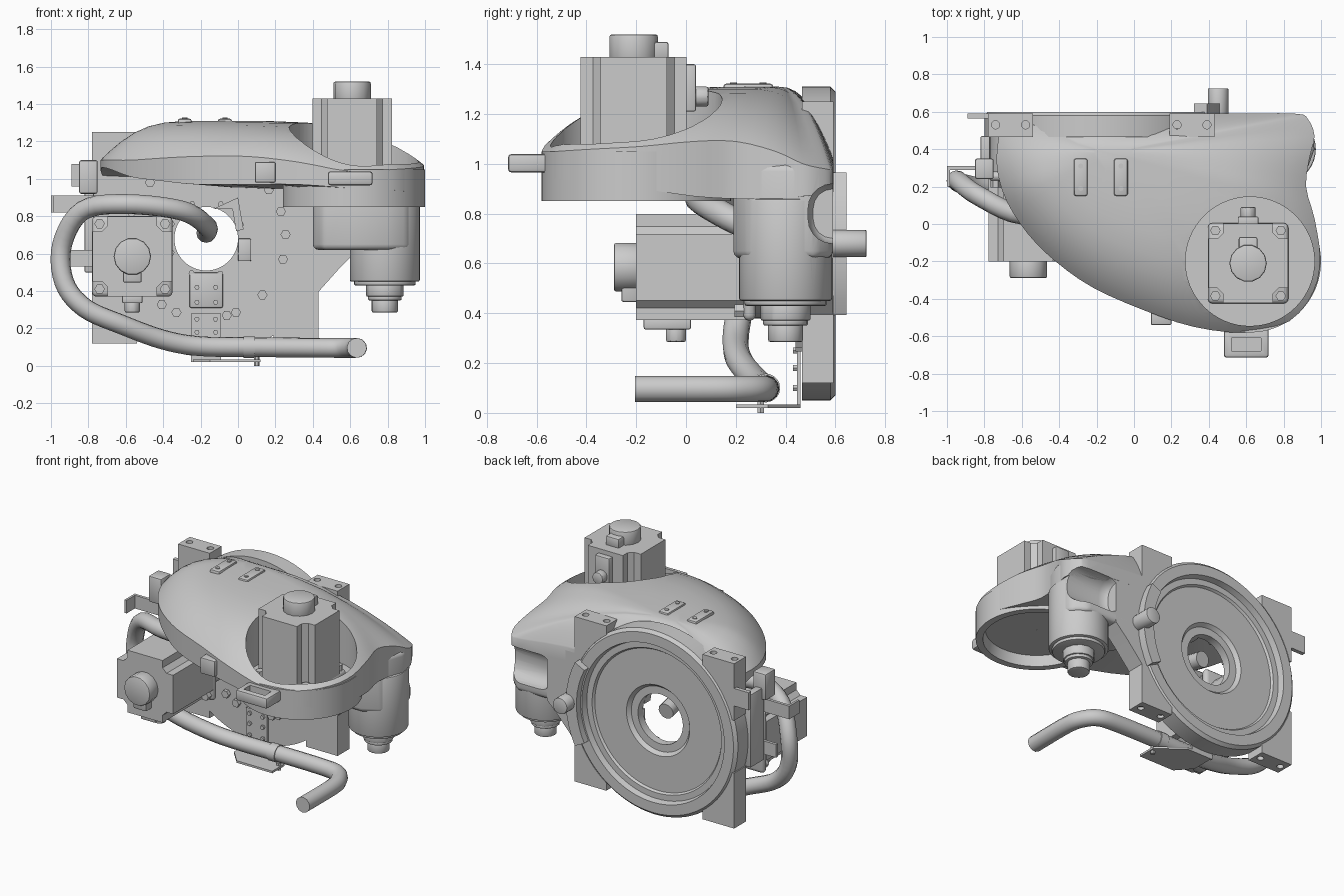
import bpy, bmesh, math
from mathutils import Matrix, Vector

if "Cube" in bpy.data.objects:
    bpy.data.objects.remove(bpy.data.objects["Cube"])

HUB = (-0.17, 0.68)      # disc centre in x, z
RING = (0.62, -0.2)      # collar centre in x, y


def finish(name, bm, bevel=0, seg=2, mat=None):
    if mat:
        bm.transform(mat)
    bmesh.ops.recalc_face_normals(bm, faces=bm.faces)
    me = bpy.data.meshes.new(name)
    bm.to_mesh(me)
    bm.free()
    ob = bpy.data.objects.new(name, me)
    bpy.context.collection.objects.link(ob)
    if bevel:
        m = ob.modifiers.new("bevel", 'BEVEL')
        m.width, m.segments, m.limit_method = bevel, seg, 'ANGLE'
        apply_mod(ob, m)
    return ob


def apply_mod(ob, m):
    bpy.context.view_layer.objects.active = ob
    bpy.ops.object.modifier_apply(modifier=m.name)


def cut(ob, *cutters):
    for c in cutters:
        m = ob.modifiers.new("cut", 'BOOLEAN')
        m.operation, m.object, m.solver = 'DIFFERENCE', c, 'EXACT'
        apply_mod(ob, m)
        bpy.data.objects.remove(c)
    return ob


def to3(axis, a, b, h):
    return {'x': (h, a, b), 'y': (a, h, b), 'z': (a, b, h)}[axis]


def prism(name, pts, axis, lo, hi, bevel=0, seg=2, mat=None):
    bm = bmesh.new()
    f = bm.faces.new([bm.verts.new(to3(axis, a, b, lo)) for a, b in pts])
    ext = bmesh.ops.extrude_face_region(bm, geom=[f])['geom']
    vs = [v for v in ext if isinstance(v, bmesh.types.BMVert)]
    bmesh.ops.translate(bm, verts=vs, vec=to3(axis, 0, 0, hi - lo))
    return finish(name, bm, bevel, seg, mat)


def box(name, x0, x1, y0, y1, z0, z1, bevel=0, seg=2, mat=None):
    return prism(name, [(x0, y0), (x1, y0), (x1, y1), (x0, y1)], 'z', z0, z1, bevel, seg, mat)


def cyl(name, a, b, r, axis, lo, hi, n=24, bevel=0, mat=None):
    pts = [(a + r * math.cos(i * math.tau / n), b + r * math.sin(i * math.tau / n)) for i in range(n)]
    return prism(name, pts, axis, lo, hi, bevel, 2, mat)


def lathe(name, a, b, prof, axis, n=64):
    bm = bmesh.new()
    rows = [[bm.verts.new(to3(axis, a + r * math.cos(i * math.tau / n), b + r * math.sin(i * math.tau / n), h))
             for r, h in prof] for i in range(n)]
    k = len(prof)
    for i in range(n):
        p, q = rows[i], rows[(i + 1) % n]
        for j in range(k):
            bm.faces.new((p[j], p[(j + 1) % k], q[(j + 1) % k], q[j]))
    return finish(name, bm)


def spline(pts, steps):
    pts = [Vector(p) for p in pts]
    out = []
    for i in range(len(pts) - 1):
        p0, p1, p2, p3 = pts[max(i - 1, 0)], pts[i], pts[i + 1], pts[min(i + 2, len(pts) - 1)]
        for s in range(steps):
            t = s / steps
            out.append(0.5 * (2 * p1 + (p2 - p0) * t + (2 * p0 - 5 * p1 + 4 * p2 - p3) * t * t
                              + (3 * p1 - p0 - 3 * p2 + p3) * t ** 3))
    return out + [pts[-1]]


def hub_cutter():
    return cyl("cutter", *HUB, 0.622, 'y', 0.48, 0.9, 64)


def window_cutter():
    return box("cutter", .6, 1.15, .49, .8, .68, .92, .1, 5)


# domed shell: outline points are x, y, edge height, underside height
outline = spline([(-.70, .59, 1.08, .98), (-.73, .42, 1.10, 1.03), (-.73, .28, 1.10, 1.06), (-.68, .12, 1.10, 1.05),
                  (-.57, -.05, 1.10, 1.01), (-.42, -.20, 1.11, .99), (-.22, -.34, 1.12, .97), (.05, -.46, 1.12, .97),
                  (.32, -.55, 1.09, .97), (.60, -.58, 1.04, .95), (.83, -.52, 1.05, .94), (.96, -.36, 1.06, .92),
                  (.995, -.18, 1.07, .90), (.965, .03, 1.09, .87), (.92, .20, 1.09, .86), (.94, .36, 1.05, .86),
                  (.965, .47, 1.00, .87), (.93, .56, .98, .88), (.86, .59, .98, .9), (.5, .59, 1.02, .93),
                  (-.2, .59, 1.05, .96)], 3)[:-1]


def shell_point(p, s):
    k = 4 - 2 * min(max((p[1] - .15) / .35, 0), 1)       # softer shoulder toward the back
    return (-.14 + (p[0] + .14) * s, .38 + (p[1] - .38) * s, p[2] + (1.31 - p[2]) * (1 - s ** k))


bm = bmesh.new()
loops = [[bm.verts.new((p[0], p[1], p[3])) for p in outline]]
for s in (1, .985, .95, .9, .82, .72, .6, .45, .28, .12):
    loops.append([bm.verts.new(shell_point(p, s)) for p in outline])
n = len(outline)
for a, b in zip(loops, loops[1:]):
    for i in range(n):
        bm.faces.new((a[i], a[(i + 1) % n], b[(i + 1) % n], b[i]))
bm.faces.new(loops[-1])
bmesh.ops.triangulate(bm, faces=[bm.faces.new(loops[0])])
shell = finish("domed_shell", bm)
cut(shell, cyl("cutter", *RING, .345, 'z', .6, 1.7, 64), hub_cutter(), window_cutter())

# collar that holds the upright motor
lathe("motor_collar", *RING, [(.38, .85), (.38, 1.05), (.345, 1.05), (.345, .95), (.002, .95),
                              (.002, .92), (.32, .92), (.335, .85)], 'z')

# main disc with stepped back face
lathe("main_disc", *HUB, [(.17, .465), (.63, .465), (.63, .58), (.61, .6), (.54, .6), (.53, .56), (.49, .56),
                          (.48, .545), (.24, .545), (.22, .52), (.17, .52)], 'y', 80)

# four corner pads with mounting holes
for x0, x1 in ((-.78, -.54), (.19, .43)):
    for z0, z1, zf in ((.12, .5, .12), (.86, 1.25, 1.25)):
        pad = box("corner_pad", x0, x1, .465, .592, z0, z1)
        cut(pad, hub_cutter(), *[cyl("cutter", x0 + d, .53, .022, 'z', zf - .05, zf + .05, 12) for d in (.04, .2)])

# web between disc and side housing
web = prism("side_web", [(.2, .14), (.425, .14), (.425, .39), (.55, .53), (.64, .62), (.64, 1.0), (.2, 1.0)],
            'y', .465, .59)
cut(web, hub_cutter())

# side housing with a rounded window in its back corner
housing = prism("side_housing", [(.4, .59), (.4, .3), (.45, .22), (.6, .19), (.8, .19), (.91, .25), (.965, .4),
                                 (.95, .52), (.87, .59)], 'z', .62, 1.0, .03, 3)
cut(housing, hub_cutter(), window_cutter())
boss = cyl("housing_boss", .785, .4, .187, 'z', .45, .86, 40, .01)
cut(boss, window_cutter())
for nm, r, lo, hi, k in (("boss_flange", .165, .43, .46, 32), ("boss_nut", .1, .37, .44, 12),
                         ("boss_neck", .09, .35, .38, 16), ("boss_tip", .07, .285, .36, 16)):
    cyl(nm, .785, .4, r, 'z', lo, hi, k, .008)


# motors: local z runs away from the flange, local +y carries the side plug
def motor(name, mat):
    h, c = .213, .05
    prof = [(h - c * 1.6, -h), (h - c * 1.6, -h + c), (h - c, -h + c * 1.6), (h, -h + c * 1.6)]
    full = []
    for k in range(4):
        full += [(Matrix.Rotation(k * math.pi / 2, 2) @ Vector(p))[:] for p in prof]
    prism(name + "_body", full, 'z', .04, .48, 0, 2, mat)
    box(name + "_flange", -.215, .215, -.215, .215, 0, .05, .03, 3, mat)
    for sx in (-1, 1):
        for sy in (-1, 1):
            cyl(name + "_bolt", sx * .175, sy * .175, .028, 'z', .04, .085, 6, 0, mat)
    cyl(name + "_end_plug", 0, 0, .1, 'z', .46, .57, 14, .01, mat)
    box(name + "_end_socket", -.05, .05, 0, .14, .47, .54, .01, 2, mat)
    box(name + "_side_block", -.055, .055, .2, .25, .26, .45, .008, 2, mat)
    cyl(name + "_side_plug", 0, .32, .042, 'y', .24, .30, 10, .008, mat)


motor("upright_motor", Matrix.Translation((.61, -.21, .95)))
motor("front_motor", Matrix.Translation((-.565, .28, .585)) @ Matrix.Rotation(math.pi / 2, 4, 'X')
      @ Matrix.Rotation(math.pi, 4, 'Z'))
cyl("front_motor_mount", -.565, .585, .205, 'y', .27, .47, 32)

# cable hose looping from the hub round to the front right
path = spline([(-.17, .46, .71), (-.17, .25, .75), (-.3, .09, .83), (-.6, .05, .865), (-.83, .15, .83),
               (-.94, .23, .65), (-.93, .22, .45), (-.82, .2, .31), (-.62, .21, .22), (-.4, .27, .14),
               (-.2, .31, .105), (.1, .32, .1), (.4, .32, .097), (.54, .3, .096), (.61, .22, .096),
               (.635, .1, .096), (.635, -.205, .096)], 5)
cu = bpy.data.curves.new("cable_hose", 'CURVE')
cu.dimensions, cu.bevel_depth, cu.bevel_resolution, cu.use_fill_caps = '3D', .053, 4, True
sp = cu.splines.new('POLY')
sp.points.add(len(path) - 1)
for pt, p in zip(sp.points, path):
    pt.co = (*p, 1)
hose = bpy.data.objects.new("cable_hose", cu)
bpy.context.collection.objects.link(hose)
bpy.context.view_layer.objects.active = hose
hose.select_set(True)
bpy.ops.object.convert(target='MESH')

# hose bracket under the disc
prism("bracket_foot", [(-.24, .46), (-.24, .3), (-.15, .2), (.12, .2), (.12, .33), (-.05, .46)], 'z', .02, .034)
box("bracket_strip", -.25, -.09, .445, .46, .02, .28)
box("bracket_upper", -.26, -.08, .44, .466, .31, .5, .01)
cyl("hose_clamp", .32, .1, .058, 'x', .03, .09, 20)
cyl("foot_bolt", .1, .3, .015, 'z', 0, .05, 6)
for z in (.1, .18, .25, .34, .42):
    for x in (-.22, -.12):
        cyl("strip_bolt", x, z, .014, 'y', .43, .447, 6)

# hub clips and bolt circle on the disc front
box("hub_clip", 0, .07, .44, .466, .56, .68, .006)
prism("upper_clip", [(-.13, .84), (0, .9), (.03, .73), (-.01, .72), (-.03, .84)], 'y', .4, .466)
for i in range(8):
    a = math.radians(22 + i * 45)
    cyl("hub_bolt", HUB[0] + .2 * math.cos(a), HUB[1] + .2 * math.sin(a), .016, 'y', .44, .467, 6)
for d in (-75, -68, -45, -15, 3, 20, 38, 135, 112, 248, 236, 200, 160):
    a = math.radians(d)
    cyl("disc_bolt", HUB[0] + .425 * math.cos(a), HUB[1] + .425 * math.sin(a), .027, 'y', .44, .467, 6)

# rotation stop on the rear
arc = [math.radians(-27 + 6 * i) for i in range(10)]
prism("stop_segment", [(HUB[0] + .63 * math.cos(a), HUB[1] + .63 * math.sin(a)) for a in arc]
      + [(HUB[0] + .55 * math.cos(a), HUB[1] + .55 * math.sin(a)) for a in reversed(arc)], 'y', .58, .645)
cyl("stop_pin", .45, .68, .055, 'y', .55, .725, 20, .006)

# slotted pads on the shell top
for x in (-.285, -.07):
    box("top_pad", x - .037, x + .037, .15, .35, 1.27, 1.322, .012)
    for y in (.19, .31):
        cyl("top_pad_bolt", x, y, .014, 'z', 1.315, 1.327, 8)

# shell front lug and small bracket
lug = box("front_lug", .48, .72, -.715, -.55, .965, 1.04, .015)
cut(lug, box("cutter", .52, .68, -.68, -.61, 1.0, 1.1))
box("front_bracket", .09, .2, -.54, -.44, .98, 1.09, .008)

# cable brackets on the left side
box("left_post", -.82, -.77, .32, .47, .5, 1.0, .006)
box("left_connector", -.85, -.75, .24, .35, .92, 1.1, .012)
box("left_rear_plate", -.89, -.77, .565, .592, .96, 1.08)
for x, z in ((-1, .82), (-.9, .53)):
    box("hose_arm", x, -.76, .29, .31, z, z + .09)
box("hose_arm_tab", -1.0, -.985, .2, .31, .82, .91)

# smooth shading with sharp edges
bpy.ops.object.select_all(action='DESELECT')
for ob in bpy.data.objects:
    if ob.type == 'MESH':
        ob.select_set(True)
        bpy.context.view_layer.objects.active = ob
bpy.ops.object.shade_smooth_by_angle(angle=math.radians(32))
